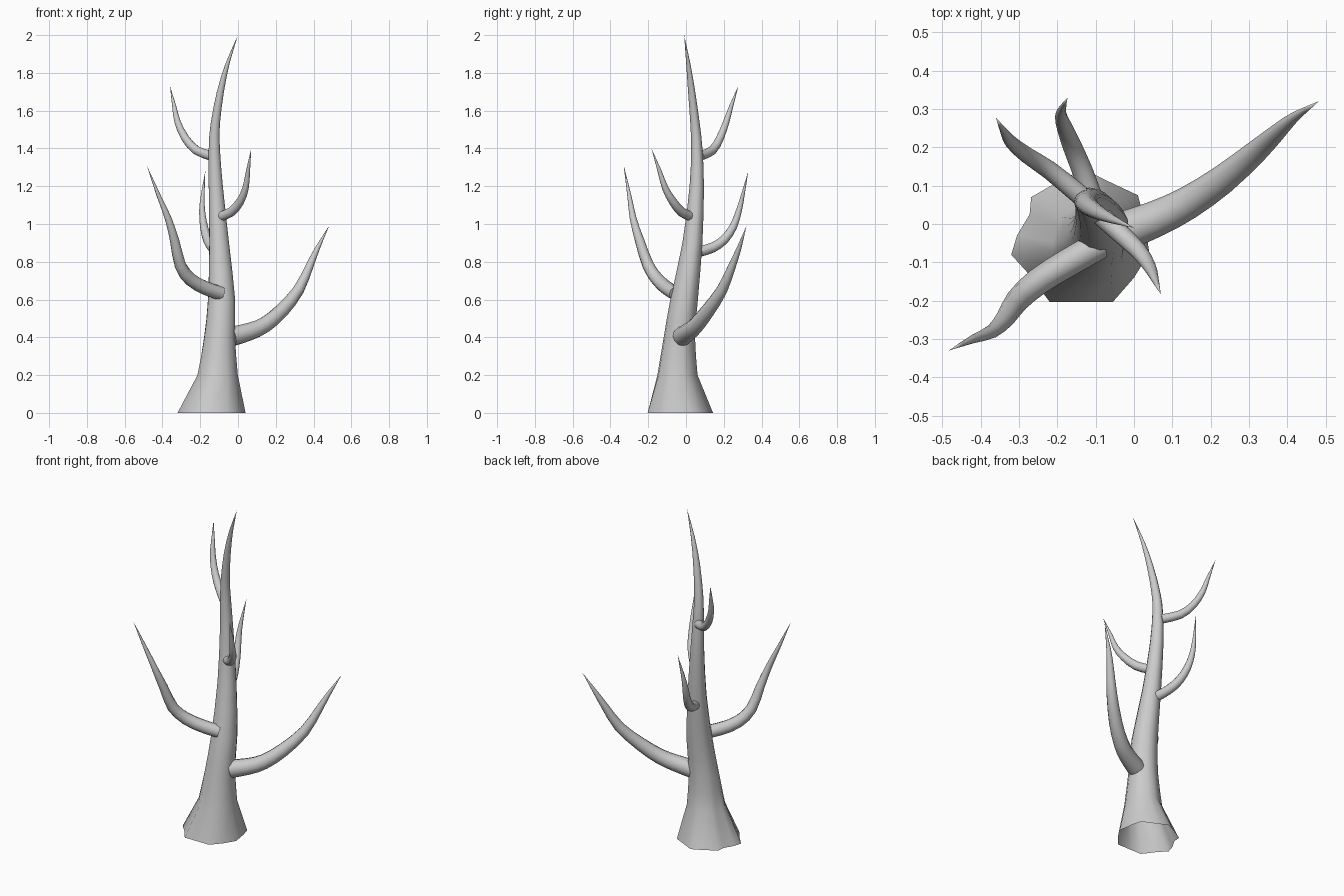
import bpy, math
from mathutils import Vector

if "Cube" in bpy.data.objects:
    bpy.data.objects.remove(bpy.data.objects["Cube"])


def make_mesh(name, rings, cap_start):
    """Skin a list of equal-sized rings; the last ring closes to a point."""
    n = len(rings[0])
    tip = sum(rings[-1], Vector()) / n
    verts = [v for r in rings[:-1] for v in r] + [tip]
    faces = []
    for k in range(len(rings) - 2):
        for i in range(n):
            j = (i + 1) % n
            faces.append((k * n + i, k * n + j, (k + 1) * n + j, (k + 1) * n + i))
    last = (len(rings) - 2) * n
    faces += [(last + i, last + (i + 1) % n, len(verts) - 1) for i in range(n)]
    if cap_start:
        faces.append(tuple(reversed(range(n))))
    me = bpy.data.meshes.new(name)
    me.from_pydata(verts, [], faces)
    me.update()
    ob = bpy.data.objects.new(name, me)
    bpy.context.collection.objects.link(ob)
    bpy.context.view_layer.objects.active = ob
    ob.select_set(True)
    bpy.ops.object.shade_smooth_by_angle(angle=math.radians(50))
    ob.select_set(False)
    return ob


def smooth_path(pts, sub):
    """Catmull-Rom subdivision of (x, y, z, radius) points."""
    p = [Vector(q) for q in pts]
    p = [2 * p[0] - p[1]] + p + [2 * p[-1] - p[-2]]
    out = []
    for a, b, c, d in zip(p, p[1:], p[2:], p[3:]):
        for s in range(sub):
            t = s / sub
            out.append(0.5 * (2 * b + (c - a) * t + (2 * a - 5 * b + 4 * c - d) * t * t
                              + (3 * b - a - 3 * c + d) * t ** 3))
    return out + [p[-2]]


def branch(name, pts, sides=12):
    path = smooth_path(pts, 2)
    pos = [q.to_3d() for q in path]
    rings = []
    for k, q in enumerate(path):
        t = (pos[min(k + 1, len(pos) - 1)] - pos[max(k - 1, 0)]).normalized()
        u = t.cross(Vector((-t.y, t.x, 0))).normalized()
        w = t.cross(u)
        rings.append([pos[k] + max(q[3], 0) * (u * math.cos(a) + w * math.sin(a))
                      for a in (2 * math.pi * i / sides for i in range(sides))])
    make_mesh(name, rings, True)


# Trunk: lumpy root outline at the ground blending into a round tapering stem
root = [(.04, -.075), (.025, .02), (.01, .075), (-.075, .115), (-.13, .143),
        (-.19, .115), (-.268, .07), (-.272, .025), (-.305, -.03), (-.32, -.08),
        (-.27, -.135), (-.22, -.203), (-.14, -.203), (-.055, -.203), (0, -.14)]
stem = [(-.108, -.045, .2, .107), (-.097, -.035, .4, .083), (-.086, -.01, .6, .073),
        (-.099, .034, .9, .053), (-.117, .057, 1.2, .038), (-.125, .057, 1.4, .03),
        (-.12, .048, 1.53, .025), (-.093, .03, 1.7, .019), (-.055, .012, 1.85, .011),
        (0, -.01, 2.0, 0)]
angles = [math.atan2(y + .03, x + .14) for x, y in root]
rings = [[Vector((x, y, 0)) for x, y in root]]
for x, y, z, r in smooth_path(stem, 2):
    lump = .5 * max(0, 1 - (z - .2) / .25) if z < .45 else 0
    ring = []
    for (rx, ry), a in zip(root, angles):
        f = 1 + lump * (math.hypot(rx + .14, ry + .03) / .175 - 1)
        ring.append(Vector((x + r * f * math.cos(a), y + r * f * math.sin(a), z)))
    rings.append(ring)
make_mesh("trunk", rings, False)

# Branches: (x, y, z, radius) from the trunk to the tip
branch("branch_low_right", [
    (-.03, -.02, .405, .052), (.06, .015, .43, .047), (.14, .055, .465, .043),
    (.23, .115, .54, .038), (.32, .19, .65, .03), (.38, .245, .78, .021),
    (.42, .28, .87, .013), (.482, .32, .99, 0)])
branch("branch_low_left", [
    (-.09, -.055, .632, .037), (-.17, -.10, .66, .037), (-.25, -.15, .705, .035),
    (-.305, -.20, .78, .031), (-.335, -.245, .91, .025), (-.37, -.28, 1.03, .018),
    (-.42, -.30, 1.15, .011), (-.483, -.33, 1.31, 0)])
branch("branch_mid_back", [
    (-.112, .075, .855, .028), (-.135, .14, .875, .027), (-.16, .20, .915, .025),
    (-.18, .25, .985, .021), (-.19, .28, 1.07, .016), (-.187, .30, 1.15, .01),
    (-.173, .33, 1.28, 0)])
branch("branch_mid_right", [
    (-.09, .025, 1.04, .026), (-.035, -.025, 1.065, .025), (.012, -.07, 1.12, .022),
    (.04, -.11, 1.19, .017), (.053, -.14, 1.28, .011), (.07, -.183, 1.40, 0)])
branch("branch_high_left", [
    (-.14, .075, 1.36, .026), (-.22, .14, 1.39, .024), (-.28, .18, 1.455, .021),
    (-.32, .213, 1.54, .017), (-.337, .238, 1.62, .011), (-.36, .277, 1.73, 0)])
